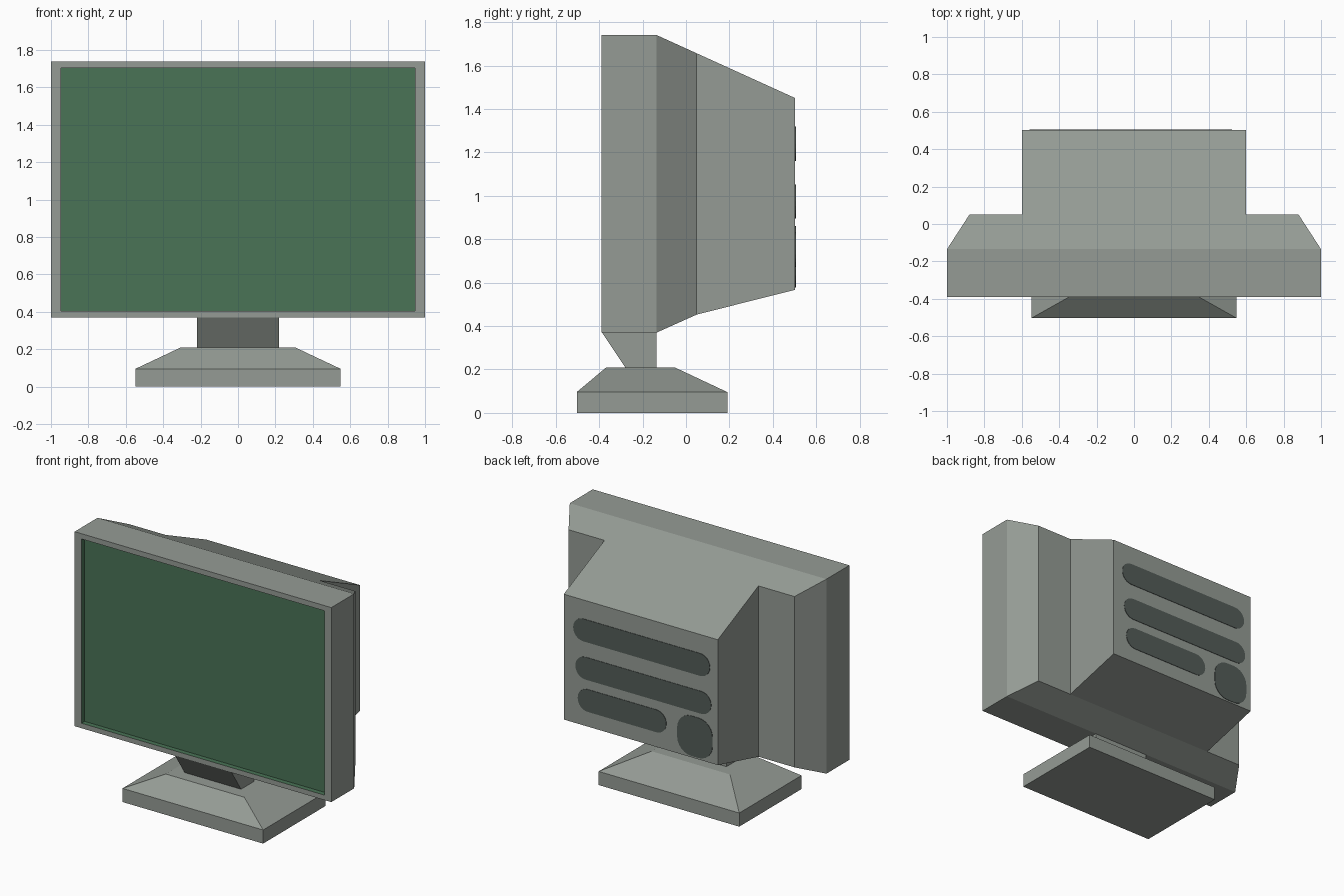
import bpy, bmesh, math

if "Cube" in bpy.data.objects:
    bpy.data.objects.remove(bpy.data.objects["Cube"])


def material(name, rgb):
    m = bpy.data.materials.new(name)
    m.diffuse_color = (*rgb, 1)
    m.use_nodes = True
    m.node_tree.nodes["Principled BSDF"].inputs["Base Color"].default_value = m.diffuse_color
    return m


grey = material("warm grey plastic", (0.30, 0.33, 0.30))
green = material("dark green glass", (0.067, 0.172, 0.093))
dark = material("dark vent", (0.088, 0.108, 0.098))


def finish(name, bm, *mats):
    bmesh.ops.recalc_face_normals(bm, faces=bm.faces)
    me = bpy.data.meshes.new(name)
    bm.to_mesh(me)
    bm.free()
    for m in mats:
        me.materials.append(m)
    ob = bpy.data.objects.new(name, me)
    bpy.context.collection.objects.link(ob)
    return ob


def loft(rings):
    """Capped skin through rings of points."""
    bm = bmesh.new()
    loops = [[bm.verts.new(p) for p in r] for r in rings]
    for a, b in zip(loops, loops[1:]):
        n = len(a)
        for i in range(n):
            bm.faces.new((a[i], a[(i + 1) % n], b[(i + 1) % n], b[i]))
    bm.faces.new(loops[0])
    bm.faces.new(loops[-1])
    return bm


def upright(y, hx, z0, z1):
    return [(-hx, y, z0), (hx, y, z0), (hx, y, z1), (-hx, y, z1)]


def level(z, hx, y0, y1):
    return [(-hx, y0, z), (hx, y0, z), (hx, y1, z), (-hx, y1, z)]


# Screen housing: recessed glass, bezel, slab and tapered shoulder
FRONT, RECESS = -0.39, 0.035
bm = loft([
    upright(FRONT + RECESS, 0.946, 0.405, 1.703),
    upright(FRONT, 0.946, 0.405, 1.703),
    upright(FRONT, 1.0, 0.37, 1.74),
    upright(-0.135, 1.0, 0.37, 1.74),
    upright(0.05, 0.88, 0.453, 1.656),
])
for f in bm.faces:  # glass and its recess walls lie inside the bezel opening
    if all(abs(v.co.x) < 0.95 and v.co.y < -0.3 for v in f.verts):
        f.material_index = 1
finish("screen_housing", bm, grey, green)

# Rear tube casing
BACK = 0.503
finish("rear_casing", loft([
    upright(0.05, 0.6, 0.453, 1.656),
    upright(BACK, 0.6, 0.567, 1.45),
]), grey)


# Rounded vents on the back
def vent(name, x0, x1, z0, z1, r):
    pts = []
    corners = [(x1 - r, z1 - r), (x0 + r, z1 - r), (x0 + r, z0 + r), (x1 - r, z0 + r)]
    for k, (cx, cz) in enumerate(corners):
        for s in range(7):
            a = math.pi / 2 * (k + s / 6)
            pts.append((cx + r * math.cos(a), cz + r * math.sin(a)))
    finish(name, loft([[(x, y, z) for x, z in pts]
                       for y in (BACK - 0.003, BACK + 0.003)]), dark)


vent("vent_top", -0.54, 0.525, 1.16, 1.318, 0.078)
vent("vent_middle", -0.55, 0.508, 0.895, 1.053, 0.078)
vent("vent_bottom", -0.20, 0.49, 0.672, 0.83, 0.078)
vent("socket_panel", -0.56, -0.285, 0.578, 0.86, 0.11)

# Neck
finish("neck", loft([
    level(0.205, 0.22, -0.278, -0.137),
    level(0.21, 0.22, -0.28, -0.137),
    level(0.372, 0.22, -0.388, -0.137),
]), grey)

# Foot
finish("foot", loft([
    level(0.0, 0.548, -0.503, 0.19),
    level(0.096, 0.548, -0.503, 0.19),
    level(0.21, 0.306, -0.367, -0.053),
]), grey)
